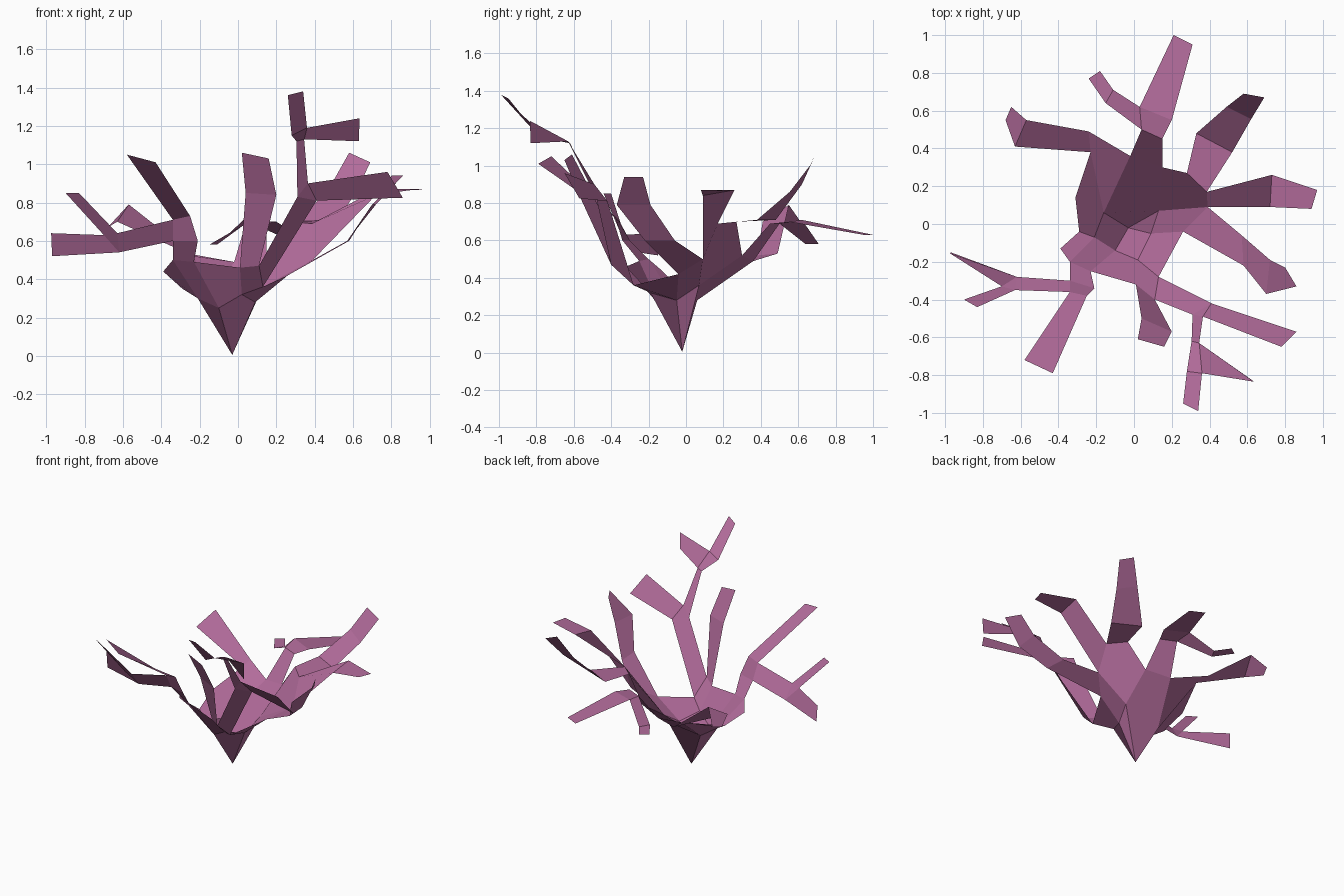
import bpy

if "Cube" in bpy.data.objects:
    bpy.data.objects.remove(bpy.data.objects["Cube"])

mat = bpy.data.materials.new("coral_pink")
mat.diffuse_color = (0.45, 0.15, 0.33, 1)
mat.use_nodes = True
mat.node_tree.nodes["Principled BSDF"].inputs["Base Color"].default_value = mat.diffuse_color


def sheet(name, verts, faces):
    me = bpy.data.meshes.new(name)
    me.from_pydata(verts, [], faces)
    me.materials.append(mat)
    ob = bpy.data.objects.new(name, me)
    bpy.context.collection.objects.link(ob)
    return ob


def ribbon(name, *sections):
    """Flat branch: each section is a (left, right) pair of edge points."""
    verts = [p for pair in sections for p in pair]
    faces = [(2*i, 2*i + 1, 2*i + 3, 2*i + 2) for i in range(len(sections) - 1)]
    return sheet(name, verts, faces)


# Bowl: pointed foot, inner ring, then the rim points the branches grow from
P = dict(
    foot=(-.03, -.02, .005),
    w=(-.16, .06, .28), sw=(-.21, -.07, .30), s=(-.10, -.14, .25),
    se=(.02, -.19, .32), e=(.09, -.05, .28), ne=(.13, .07, .36),
    back_l=(-.02, .36, .49), back_r=(.15, .30, .52),
    bl_out=(-.24, .49, .53), bl_in=(-.23, .38, .52), left=(-.31, .14, .42),
    left_f=(-.29, -.04, .35), flap=(-.39, -.13, .44),
    fl_out=(-.34, -.20, .50), fl_in=(-.23, -.25, .49),
    front_l=(.01, -.32, .46), front_m=(.11, -.40, .47), front_r=(.13, -.28, .36),
    right_f=(.26, -.04, .42), right=(.39, .09, .50),
    right_m=(.385, .17, .69), right_b=(.28, .27, .70),
)
names = list(P)
bowl = ["foot w sw s", "foot s se e", "foot e ne", "foot ne back_r back_l w",
        "w back_l bl_out bl_in", "w bl_in left left_f sw",
        "sw left_f flap fl_out", "s sw fl_out fl_in", "s fl_in front_l se",
        "se front_l front_m front_r", "e se front_r right_f",
        "ne e right_f right", "back_r ne right right_m right_b"]
sheet("bowl", list(P.values()), [[names.index(n) for n in f.split()] for f in bowl])

# Back branch with a small side twig
a_l, a_r = (.04, .50, .69), (.03, .62, .71)
ribbon("back_branch", (P["back_l"], P["back_r"]), (a_l, (.15, .45, .69)),
       (a_r, (.20, .55, .70)), ((.21, 1.0, .63), (.31, .95, .63)))
ribbon("back_twig", (a_l, a_r), ((-.15, .64, .58), (-.11, .71, .58)),
       ((-.24, .77, .58), (-.18, .81, .58)))

# Back left branch
ribbon("back_left_branch", (P["bl_out"], P["bl_in"]),
       ((-.57, .55, .79), (-.63, .41, .70)), ((-.65, .62, .69), (-.68, .55, .67)))

# Right side branches
ribbon("back_right_branch", (P["right_b"], P["right_m"]),
       ((.33, .48, .71), (.52, .38, .71)), ((.49, .62, .90), (.62, .555, .86)),
       ((.58, .69, 1.06), (.69, .67, 1.01)))
ribbon("right_branch", (P["right_m"], P["right"]),
       ((.73, .26, .87), (.72, .09, .84)), ((.97, .18, .865), (.94, .08, .87)))
ribbon("front_right_branch", (P["right"], P["right_f"]),
       ((.57, -.06, .60), (.58, -.22, .60)), ((.72, -.19, .79), (.70, -.37, .79)),
       ((.80, -.23, .94), (.86, -.33, .94)))

# Front branch
ribbon("front_branch", (P["front_l"], P["front_m"]),
       ((.04, -.50, .85), (.20, -.57, .84)), ((.02, -.61, 1.06), (.16, -.65, 1.03)))

# Tall front right branch: stem, fork, arm, upper stem and its side leaf
f1, f2, f3 = (.31, -.48, .83), (.365, -.49, .90), (.41, -.42, .81)
k1, k2 = (.345, -.63, 1.13), (.36, -.79, 1.19)
ribbon("tall_stem", (P["front_m"], P["front_r"]), (f1, f3))
sheet("tall_fork", [f1, f2, f3], [(0, 1, 2)])
ribbon("tall_arm", (f2, f3), ((.78, -.65, .96), (.86, -.57, .825)))
ribbon("tall_upper_stem", (f1, f2), ((.305, -.62, 1.12), k1),
       ((.28, -.78, 1.15), k2), ((.26, -.95, 1.36), (.34, -.99, 1.38)))
ribbon("tall_leaf", (k1, k2), ((.63, -.83, 1.12), (.635, -.835, 1.24)))

# Front left branch and the forked left branch growing from its elbow
elbow, under = (-.34, -.36, .71), (-.34, -.30, .60)
ribbon("front_left_branch", (P["fl_out"], P["fl_in"]),
       (under, (-.21, -.34, .60)), (elbow, (-.25, -.38, .73)),
       ((-.58, -.72, 1.05), (-.43, -.79, 1.01)))
g1, g2, g3 = (-.62, -.28, .54), (-.70, -.33, .63), (-.63, -.35, .64)
ribbon("left_branch", (under, elbow), (g1, g3))
sheet("left_fork", [g1, g2, g3], [(0, 1, 2)])
ribbon("left_tip", (g1, g2), ((-.97, -.15, .52), (-.975, -.155, .64)))
ribbon("left_upper_tip", (g2, g3), ((-.90, -.40, .85), (-.83, -.44, .85)))
